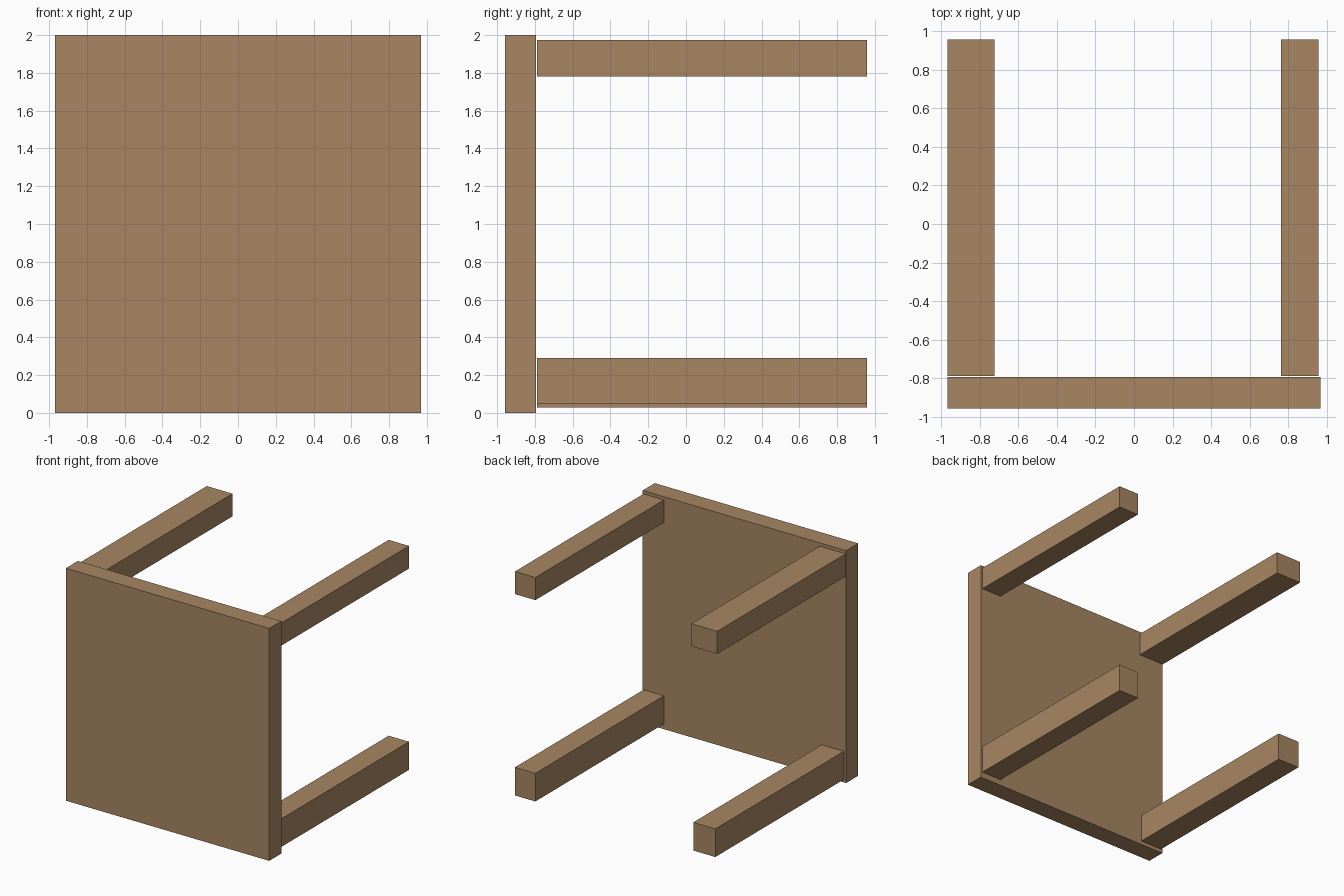
import bpy

if "Cube" in bpy.data.objects:
    bpy.data.objects.remove(bpy.data.objects["Cube"])

wood = bpy.data.materials.new("wood")
wood.diffuse_color = (0.39, 0.24, 0.125, 1)
wood.use_nodes = True
wood.node_tree.nodes["Principled BSDF"].inputs["Base Color"].default_value = wood.diffuse_color


def box(name, x, y, z):
    """Box spanning the given (min, max) ranges."""
    spans = (x, y, z)
    bpy.ops.mesh.primitive_cube_add(size=1, location=[(a + b) / 2 for a, b in spans])
    obj = bpy.context.object
    obj.name = name
    obj.scale = [b - a for a, b in spans]
    bpy.ops.object.transform_apply(location=False, rotation=False, scale=True)
    obj.data.materials.append(wood)
    return obj


# Square top, standing on its edge at the front
box("table_top", (-0.968, 0.968), (-0.958, -0.794), (0, 2))

# Four legs pointing back, each slightly different in section
legs = {
    "upper_left_leg": ((-0.968, -0.723), (1.78, 1.975)),
    "upper_right_leg": ((0.763, 0.957), (1.78, 1.975)),
    "lower_left_leg": ((-0.95, -0.74), (0.028, 0.27)),
    "lower_right_leg": ((0.763, 0.957), (0.048, 0.29)),
}
for name, (x, z) in legs.items():
    box(name, x, (-0.788, 0.958), z)
